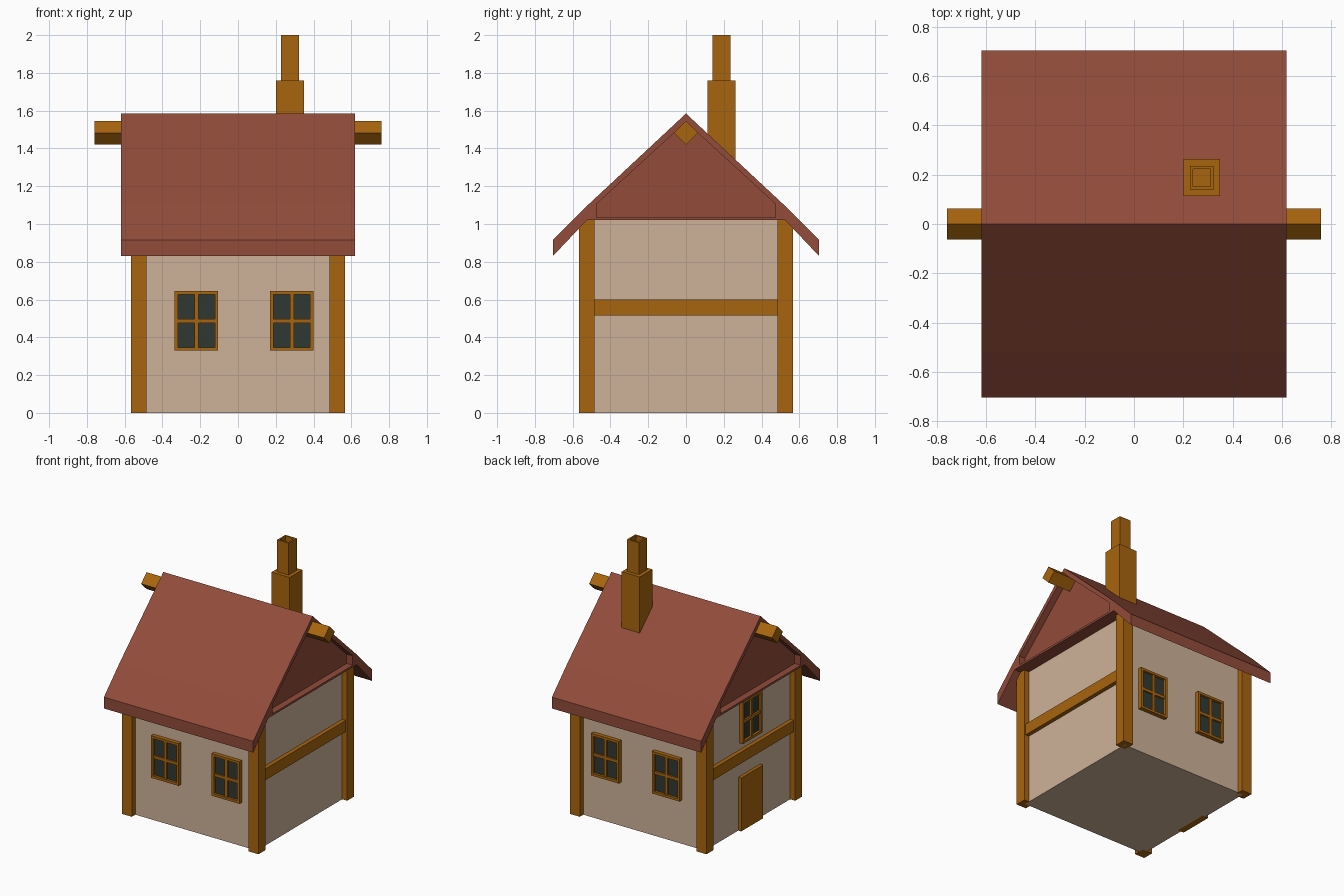
import bpy, bmesh
from math import pi
from mathutils import Matrix, Vector

cube = bpy.data.objects.get("Cube")
if cube:
    bpy.data.objects.remove(cube, do_unlink=True)


def linear(c):
    c /= 255
    return c / 12.92 if c <= 0.04045 else ((c + 0.055) / 1.055) ** 2.4


def material(name, *rgb):
    m = bpy.data.materials.new(name)
    m.use_nodes = True
    col = [linear(c) for c in rgb] + [1.0]
    m.diffuse_color = col
    m.node_tree.nodes["Principled BSDF"].inputs["Base Color"].default_value = col
    return m


plaster = material("plaster", 206, 178, 152)
timber = material("timber", 169, 101, 14)
tiles = material("roof_red", 146, 76, 58)
glass = material("dark_glass", 48, 57, 51)


def finish(name, bm, *mats):
    bmesh.ops.recalc_face_normals(bm, faces=bm.faces)
    me = bpy.data.meshes.new(name)
    bm.to_mesh(me)
    bm.free()
    for m in mats:
        me.materials.append(m)
    ob = bpy.data.objects.new(name, me)
    bpy.context.scene.collection.objects.link(ob)
    return ob


def add_box(bm, lo, hi, index=0):
    lo, hi = Vector(lo), Vector(hi)
    mat = Matrix.Translation((lo + hi) / 2) @ Matrix.Diagonal((*(hi - lo), 1))
    verts = bmesh.ops.create_cube(bm, size=1, matrix=mat)["verts"]
    for f in {f for v in verts for f in v.link_faces}:
        f.material_index = index


def box(name, lo, hi, mat):
    bm = bmesh.new()
    add_box(bm, lo, hi)
    return finish(name, bm, mat)


def prism(name, profile, half, mat):
    """Extrude a (y, z) profile along x."""
    bm = bmesh.new()
    face = bm.faces.new([bm.verts.new((-half, y, z)) for y, z in profile])
    ext = bmesh.ops.extrude_face_region(bm, geom=[face])["geom"]
    moved = [v for v in ext if isinstance(v, bmesh.types.BMVert)]
    bmesh.ops.translate(bm, verts=moved, vec=(2 * half, 0, 0))
    return finish(name, bm, mat)


WALL = 0.525

# Walls and corner posts
box("walls", (-WALL, -WALL, 0), (WALL, WALL, 1.03), plaster)
for sx, side in ((1, "left"), (-1, "right")):
    for sy, end in ((-1, "front"), (1, "back")):
        xs, ys = sorted((sx * 0.485, sx * 0.567)), sorted((sy * 0.485, sy * 0.567))
        box(f"{end}_{side}_post", (xs[0], ys[0], 0), (xs[1], ys[1], 1.03), timber)
    # Horizontal beam across each gable wall
    xs = sorted((sx * 0.5, sx * 0.555))
    box(f"{side}_wall_beam", (xs[0], -0.485, 0.515), (xs[1], 0.485, 0.6), timber)

# Door on the right gable wall
box("door", (-0.55, -0.13, 0), (-0.5, 0.13, 0.4), timber)

# Roof rim with eaves, and the recessed gable core
rim = prism("roof", [(0, 1.585), (0.52, 1.1), (0.705, 0.915), (0.705, 0.83),
                     (0.525, 1.02), (0, 1.02), (0, 1.035), (0.475, 1.035),
                     (0.475, 1.105), (0, 1.54)], 0.62, tiles)
mirror = rim.modifiers.new("mirror", "MIRROR")
mirror.use_axis = (False, True, False)
prism("gable_panels", [(-0.475, 1.035), (0.475, 1.035), (0.475, 1.105),
                       (0, 1.54), (-0.475, 1.105)], 0.57, tiles)

# Diamond-shaped ridge beam
R = 0.063
prism("ridge_beam", [(0, 1.483 - R), (R, 1.483), (0, 1.483 + R), (-R, 1.483)],
      0.76, timber)

# Chimney with a hollow flue
box("chimney_base", (0.2, 0.113, 1.25), (0.35, 0.263, 1.76), timber)
bm = bmesh.new()
add_box(bm, (0.227, 0.14, 1.75), (0.323, 0.236, 2.0))
top = max(bm.faces, key=lambda f: f.calc_center_median().z)
bmesh.ops.inset_region(bm, faces=[top], thickness=0.018)
hole = bmesh.ops.extrude_face_region(bm, geom=[top])["geom"]
bmesh.ops.translate(bm, verts=[v for v in hole if isinstance(v, bmesh.types.BMVert)],
                    vec=(0, 0, -0.12))
bmesh.ops.delete(bm, geom=[top], context="FACES_ONLY")
finish("chimney_flue", bm, timber)


# Windows: glass pane, frame and cross bars, turned to face each wall
def window(name, centre_x, centre_z, angle):
    w, h, t, bar = 0.115, 0.158, 0.018, 0.011
    bm = bmesh.new()
    add_box(bm, (-w + t, -0.012, -h + t), (w - t, 0.02, h - t), 1)
    for s in (-1, 1):
        xs, zs = sorted((s * w, s * (w - t))), sorted((s * h, s * (h - t)))
        add_box(bm, (xs[0], -0.03, -h), (xs[1], 0.02, h))
        add_box(bm, (-w + t, -0.03, zs[0]), (w - t, 0.02, zs[1]))
    add_box(bm, (-bar, -0.025, -h + t), (bar, 0.02, h - t))
    add_box(bm, (-w + t, -0.025, -bar), (w - t, 0.02, bar))
    place = Matrix.Rotation(angle, 4, "Z") @ Matrix.Translation((centre_x, -WALL, centre_z))
    bmesh.ops.transform(bm, matrix=place, verts=bm.verts)
    finish(name, bm, timber, glass)


for x, side in ((0.285, "left"), (-0.22, "right")):
    window(f"front_{side}_window", x, 0.487, 0)
    window(f"back_{side}_window", -x, 0.487, pi)
window("gable_window", 0, 0.81, -pi / 2)
